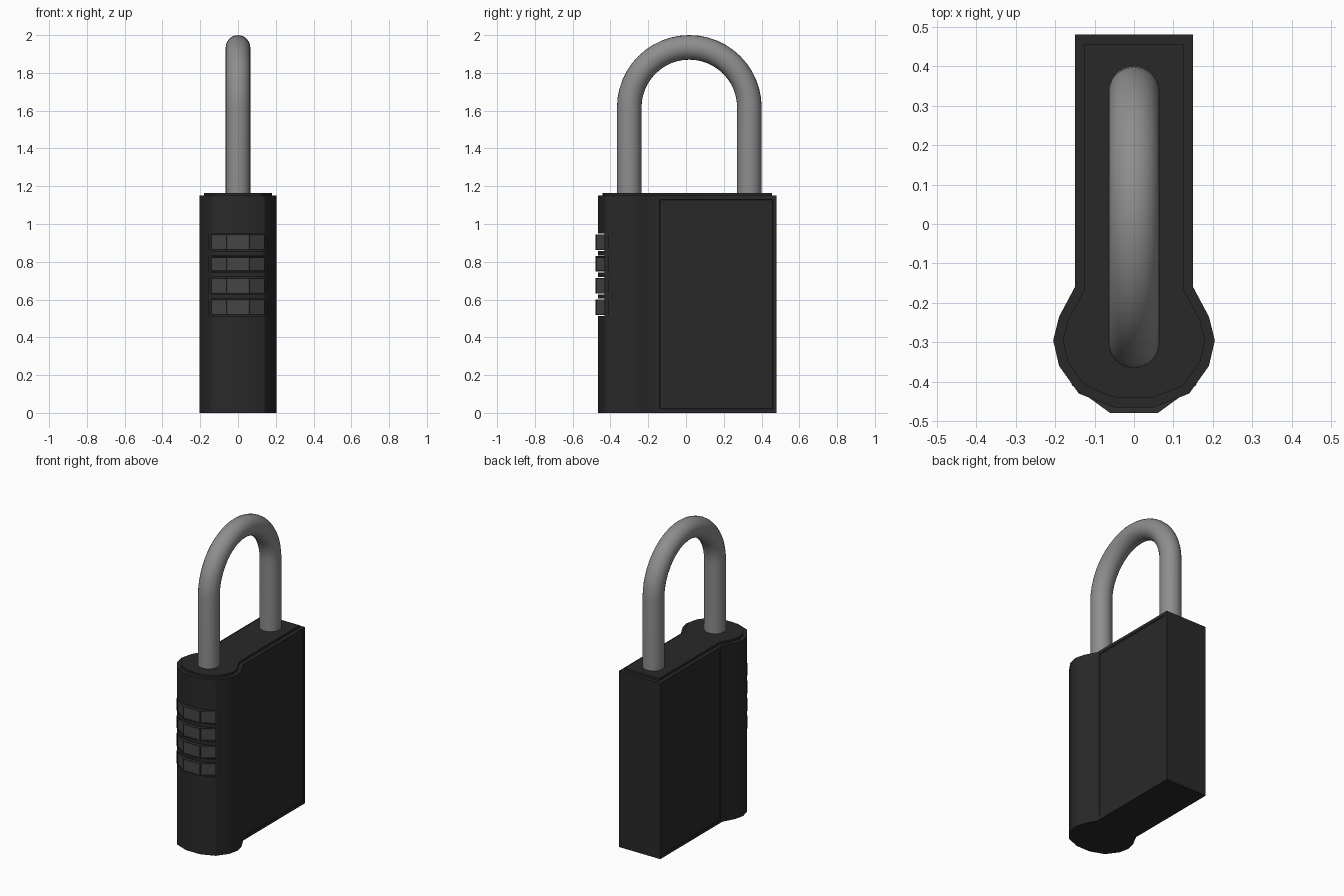
import bpy, bmesh, math
from mathutils import Vector

if "Cube" in bpy.data.objects:
    bpy.data.objects.remove(bpy.data.objects["Cube"])


def material(name, v):
    m = bpy.data.materials.new(name)
    m.diffuse_color = (v, v, v, 1)
    m.use_nodes = True
    m.node_tree.nodes["Principled BSDF"].inputs["Base Color"].default_value = m.diffuse_color
    return m


BLACK = material("black_paint", 0.022)
DARK = material("dial_dark", 0.03)
PAD = material("dial_pad", 0.06)
STEEL = material("steel", 0.27)


def finish(name, bm, mats):
    bmesh.ops.recalc_face_normals(bm, faces=bm.faces)
    me = bpy.data.meshes.new(name)
    bm.to_mesh(me)
    bm.free()
    ob = bpy.data.objects.new(name, me)
    bpy.context.collection.objects.link(ob)
    for m in mats:
        me.materials.append(m)
    return ob


def smooth(ob, deg):
    bpy.ops.object.select_all(action='DESELECT')
    ob.select_set(True)
    bpy.context.view_layer.objects.active = ob
    bpy.ops.object.shade_smooth_by_angle(angle=math.radians(deg))


def prism(pts, z0, z1):
    bm = bmesh.new()
    base = bm.faces.new([bm.verts.new((x, y, z0)) for x, y in pts])
    ext = bmesh.ops.extrude_face_region(bm, geom=[base])["geom"]
    bmesh.ops.translate(bm, verts=[g for g in ext if isinstance(g, bmesh.types.BMVert)],
                        vec=(0, 0, z1 - z0))
    bmesh.ops.recalc_face_normals(bm, faces=bm.faces)
    return bm


# Body: keyhole-shaped plan, stepped top, shallow recessed side panels
half = [(0.15, 0.48), (0.15, -0.16), (0.19, -0.235), (0.205, -0.295),
        (0.19, -0.36), (0.14, -0.43), (0.05, -0.465)]
bm = prism(half + [(-x, y) for x, y in reversed(half)], 0, 1.15)
top = next(f for f in bm.faces if f.normal.z > 0.9)
sides = [f for f in bm.faces if abs(f.normal.x) > 0.99]
bmesh.ops.inset_region(bm, faces=[top], thickness=0.024, use_even_offset=True)
ext = bmesh.ops.extrude_face_region(bm, geom=[top])["geom"]
bmesh.ops.translate(bm, verts=[g for g in ext if isinstance(g, bmesh.types.BMVert)],
                    vec=(0, 0, 0.015))
bmesh.ops.delete(bm, geom=[top], context='FACES_ONLY')
for f in sides:
    bmesh.ops.inset_region(bm, faces=[f], thickness=0.02, use_even_offset=True)
    bmesh.ops.inset_region(bm, faces=[f], thickness=0.003, depth=-0.004)
body = finish("lock_body", bm, [BLACK])

# Slots for the dials, cut into the front
DIAL_Z = [0.559 + 0.1147 * i for i in range(4)]
bm = bmesh.new()
for z in DIAL_Z:
    r = bmesh.ops.create_cube(bm, size=1)["verts"]
    bmesh.ops.scale(bm, verts=r, vec=(0.276, 0.2, 0.092))
    bmesh.ops.translate(bm, verts=r, vec=(0, -0.5, z))
cutter = finish("dial_slot_cutter", bm, [BLACK])
cutter.hide_render = True
mod = body.modifiers.new("slots", 'BOOLEAN')
mod.operation, mod.solver, mod.object = 'DIFFERENCE', 'EXACT', cutter
bpy.context.view_layer.objects.active = body
bpy.ops.object.modifier_apply(modifier=mod.name)
bpy.data.objects.remove(cutter)
smooth(body, 30)

# Ten-sided dials with a framed pad on each facet
for i, z in enumerate(DIAL_Z):
    R = 0.06 / math.sin(math.pi / 10)
    pts = [(R * math.cos(k * math.tau / 10), -0.295 + R * math.sin(k * math.tau / 10))
           for k in range(10)]
    bm = prism(pts, z - 0.041, z + 0.041)
    for f in [f for f in bm.faces if abs(f.normal.z) < 0.5]:
        bmesh.ops.inset_region(bm, faces=[f], thickness=0.005, use_even_offset=True)
        bmesh.ops.inset_region(bm, faces=[f], thickness=0.001, depth=-0.002)
        f.material_index = 1
    finish(f"number_dial_{i + 1}", bm, [DARK, PAD])

# Shackle: round bar swept along a U
YC, RAD, ZC = 0.0175, 0.318, 1.617
path = [(YC + RAD, 1.05)]
path += [(YC + RAD * math.cos(a), ZC + RAD * math.sin(a))
         for a in (math.pi * k / 24 for k in range(25))]
path += [(YC - RAD, 1.05)]
bm = bmesh.new()
N, rings = 24, []
for k, (y, z) in enumerate(path):
    t = math.pi * min(max(k - 1, 0), 24) / 24
    out = Vector((0, math.cos(t), math.sin(t)))
    c = Vector((0, y, z))
    rings.append([bm.verts.new(c + 0.065 * (out * math.cos(a) + Vector((math.sin(a), 0, 0))))
                  for a in (math.tau * j / N for j in range(N))])
for a, b in zip(rings, rings[1:]):
    for j in range(N):
        bm.faces.new((a[j], a[(j + 1) % N], b[(j + 1) % N], b[j]))
bm.faces.new(rings[0])
bm.faces.new(rings[-1])
smooth(finish("shackle", bm, [STEEL]), 40)
